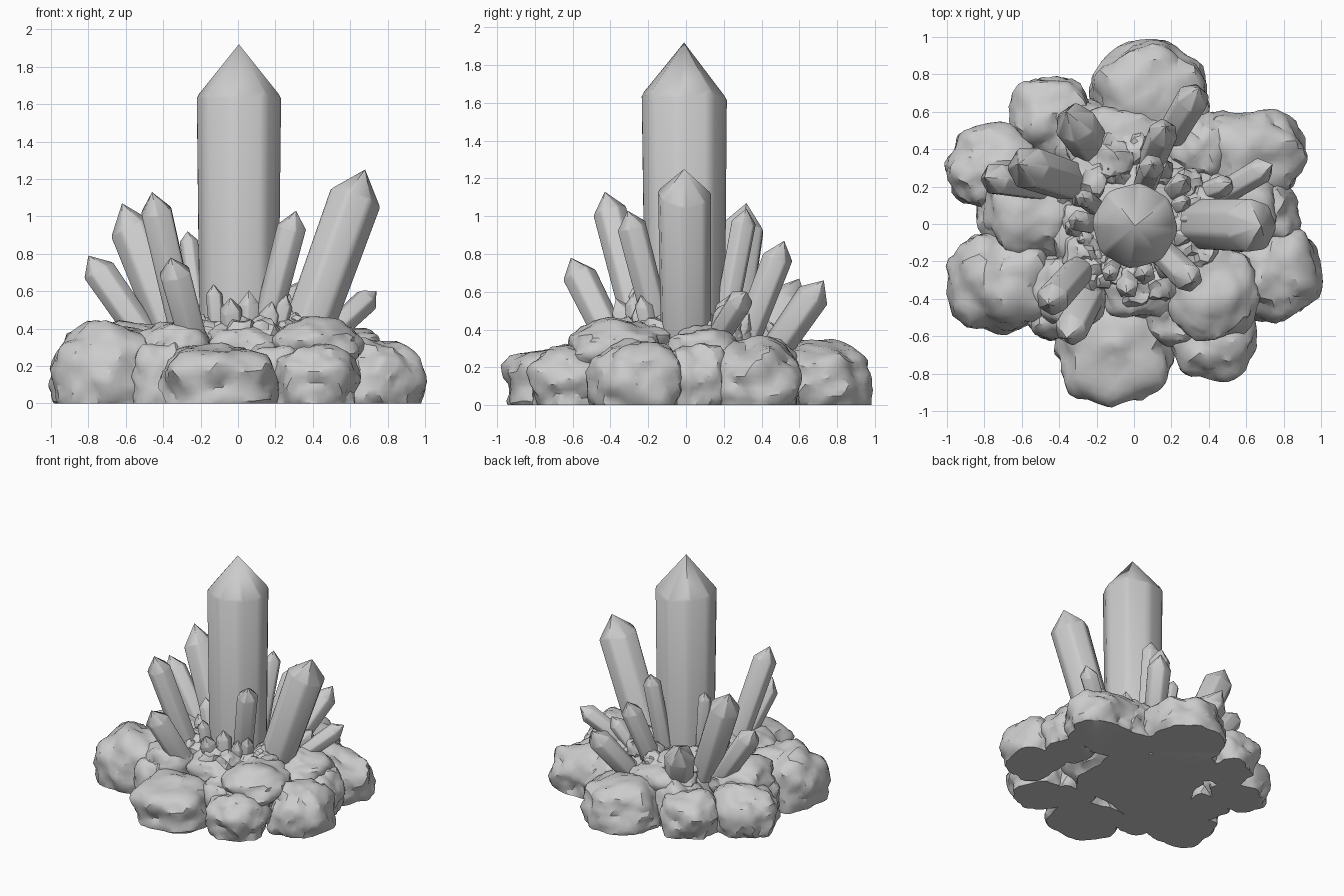
import bpy, bmesh, math, random
from mathutils import Vector, noise

random.seed(7)
cube = bpy.data.objects.get("Cube")
if cube:
    bpy.data.objects.remove(cube, do_unlink=True)

stone = bpy.data.materials.new("grey stone")
stone.use_nodes = True
GREY = (0.6, 0.6, 0.6, 1)
stone.diffuse_color = GREY
stone.node_tree.nodes["Principled BSDF"].inputs["Base Color"].default_value = GREY


def finish(bm, name, angle):
    bmesh.ops.recalc_face_normals(bm, faces=bm.faces)
    mesh = bpy.data.meshes.new(name)
    bm.to_mesh(mesh)
    bm.free()
    mesh.materials.append(stone)
    obj = bpy.data.objects.new(name, mesh)
    bpy.context.collection.objects.link(obj)
    bpy.ops.object.select_all(action="DESELECT")
    obj.select_set(True)
    bpy.context.view_layer.objects.active = obj
    bpy.ops.object.shade_smooth_by_angle(angle=math.radians(angle))


def crystal(name, base, tip, radius, sides=6, point=1.2):
    """Worn prism with a pointed end; point is the tip length in radii."""
    base, tip = Vector(base), Vector(tip)
    axis = tip - base
    length = axis.length
    turn = axis.to_track_quat("Z", "Y")
    shift = random.uniform(0, math.tau)
    bm = bmesh.new()
    rings = []
    for height, scale, rough in ((0, 0.96, 0), (length - point * radius, 1.03, 0.15)):
        ring = []
        for i in range(sides):
            a = shift + math.tau * i / sides
            h = height + random.uniform(-rough, rough) * radius
            p = Vector((math.cos(a) * radius * scale, math.sin(a) * radius * scale, h))
            ring.append(bm.verts.new(base + turn @ p))
        rings.append(ring)
    apex = bm.verts.new(tip)
    bm.faces.new(rings[0])
    for i in range(sides):
        j = (i + 1) % sides
        bm.faces.new((rings[0][i], rings[0][j], rings[1][j], rings[1][i]))
        bm.faces.new((rings[1][i], rings[1][j], apex))
    # Soften the long edges only
    long_edges = [bm.edges.get((rings[0][i], rings[1][i])) for i in range(sides)]
    bmesh.ops.bevel(bm, geom=long_edges, offset=radius * 0.15, segments=2,
                    profile=0.5, affect="EDGES")
    finish(bm, name, 40)


def rock(name, centre, size, rough=0.2, detail=4):
    """Lumpy boulder, squared off a little and cut flat at the ground."""
    bm = bmesh.new()
    bmesh.ops.create_icosphere(bm, subdivisions=detail, radius=1)
    seed = Vector(centre) * 9
    for v in bm.verts:
        n = v.co.normalized()
        lump = noise.noise(n * 1.6 + seed) + 0.45 * noise.noise(n * 4 + seed)
        square = sum(abs(c) ** 3 for c in n) ** (-1 / 3)
        r = (0.4 + 0.6 * square) * (1 + rough * lump)
        v.co = Vector([c + s * k * r for c, s, k in zip(centre, size, n)])
    bmesh.ops.bisect_plane(bm, geom=bm.verts[:] + bm.edges[:] + bm.faces[:],
                           plane_co=(0, 0, 0), plane_no=(0, 0, -1), clear_outer=True)
    bmesh.ops.holes_fill(bm, edges=[e for e in bm.edges if e.is_boundary])
    finish(bm, name, 30)


# Outer ring of boulders
rock("rock_back", (0.09, 0.68, 0.11), (0.30, 0.29, 0.22))
rock("rock_back_right", (-0.44, 0.57, 0.12), (0.21, 0.21, 0.20))
rock("rock_right_rear", (-0.74, 0.31, 0.12), (0.25, 0.21, 0.21))
rock("rock_right_front", (-0.70, -0.30, 0.14), (0.28, 0.27, 0.28))
rock("rock_front", (-0.10, -0.67, 0.11), (0.29, 0.28, 0.21))
rock("rock_front_left", (0.42, -0.60, 0.11), (0.22, 0.22, 0.20))
rock("rock_left_front", (0.76, -0.26, 0.11), (0.22, 0.25, 0.23))
rock("rock_left_rear", (0.62, 0.37, 0.12), (0.28, 0.24, 0.22))

# Inner boulders closing the gaps
rock("inner_rock_left", (0.68, 0.05, 0.12), (0.20, 0.17, 0.22))
rock("inner_rock_right", (-0.64, 0.03, 0.12), (0.20, 0.20, 0.22))
rock("inner_rock_front_right", (-0.40, -0.46, 0.11), (0.17, 0.16, 0.23))
rock("inner_rock_front_left", (0.22, -0.48, 0.11), (0.20, 0.16, 0.22))
rock("inner_rock_back_left", (0.36, 0.42, 0.11), (0.19, 0.19, 0.24))
rock("inner_rock_back_right", (-0.24, 0.48, 0.11), (0.20, 0.18, 0.24))

# Upper boulders and the mound that holds the crystals
rock("mound", (0, 0, 0.14), (0.50, 0.44, 0.28))
rock("upper_rock_left_front", (0.41, -0.36, 0.29), (0.24, 0.26, 0.15))
rock("upper_rock_left", (0.54, 0.08, 0.26), (0.24, 0.20, 0.15))
rock("upper_rock_right", (-0.54, 0.06, 0.28), (0.25, 0.23, 0.15))
rock("upper_rock_back", (-0.10, 0.42, 0.26), (0.26, 0.20, 0.14))
rock("upper_rock_front_right", (-0.34, -0.36, 0.28), (0.21, 0.20, 0.15))
rock("upper_rock_front", (0.03, -0.33, 0.28), (0.22, 0.17, 0.14))

# Rubble around the crystals
for i in range(16):
    a = math.tau * i / 16 + random.uniform(-0.12, 0.12)
    d = random.uniform(0.29, 0.42)
    s = random.uniform(0.08, 0.12)
    rock("rubble_%d" % (i + 1), (math.cos(a) * d, math.sin(a) * d, 0.36), (s, s, s), 0.35, 3)

# Main crystals
crystal("main_crystal", (0.005, -0.005, 0.2), (0.005, -0.01, 1.92), 0.228, 8, 1.3)
crystal("left_crystal", (0.30, 0, 0.2), (0.68, -0.01, 1.25), 0.145, 7, 1.1)
crystal("front_left_crystal", (0.12, -0.12, 0.3), (0.31, -0.31, 1.03), 0.08)
crystal("front_right_tall_crystal", (-0.27, -0.22, 0.3), (-0.46, -0.43, 1.13), 0.09)
crystal("front_right_short_crystal", (-0.23, -0.37, 0.3), (-0.36, -0.61, 0.78), 0.09)
crystal("right_crystal", (-0.32, 0.22, 0.3), (-0.62, 0.32, 1.07), 0.12)
crystal("right_outer_crystal", (-0.46, 0.20, 0.30), (-0.80, 0.25, 0.79), 0.088)
crystal("back_right_crystal", (-0.22, 0.40, 0.3), (-0.36, 0.60, 0.67), 0.115)
crystal("back_tall_crystal", (0.05, 0.18, 0.3), (0.10, 0.32, 1.04), 0.068)
crystal("back_crystal", (0.08, 0.30, 0.3), (0.17, 0.52, 0.87), 0.08)
crystal("back_left_crystal", (0.20, 0.48, 0.3), (0.35, 0.73, 0.66), 0.09)
crystal("left_outer_crystal", (0.45, 0.15, 0.33), (0.74, 0.32, 0.60), 0.07)
crystal("left_small_crystal", (0.36, 0.16, 0.3), (0.52, 0.22, 0.54), 0.06)
crystal("right_inner_crystal", (-0.19, 0.08, 0.3), (-0.27, 0.14, 0.92), 0.05)
crystal("right_inner_short_crystal", (-0.22, 0.0, 0.3), (-0.31, 0.02, 0.66), 0.06)

# Small shards around the foot of the main crystal
for i in range(18):
    a = math.tau * i / 18 + random.uniform(-0.1, 0.1)
    d = random.uniform(0.22, 0.28)
    foot = (math.cos(a) * d, math.sin(a) * d, 0.3)
    out = d + random.uniform(0.03, 0.12)
    top = (math.cos(a) * out, math.sin(a) * out, random.uniform(0.46, 0.64))
    crystal("shard_%d" % (i + 1), foot, top, random.uniform(0.045, 0.065), 5)
